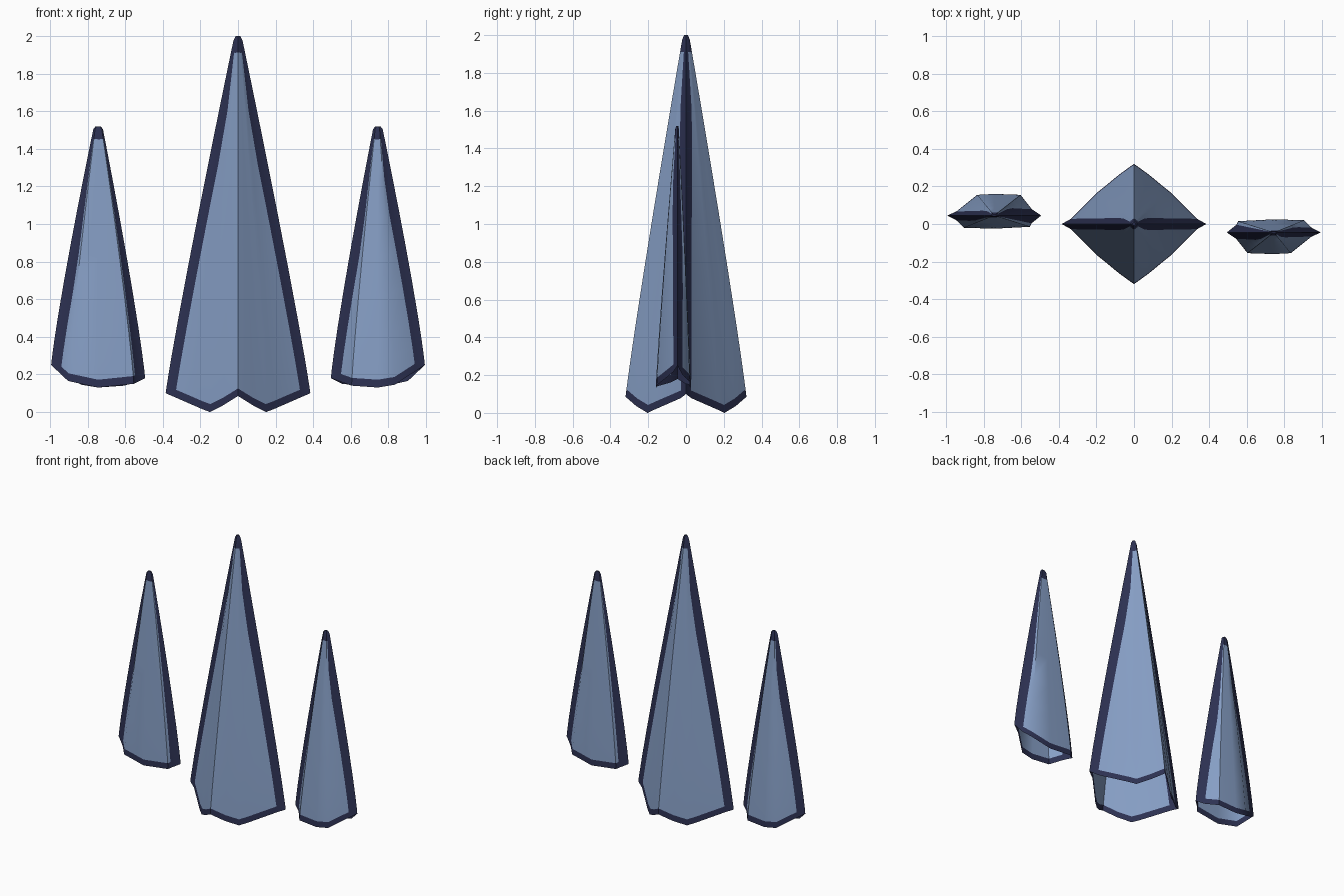
import bpy, bmesh, math
from mathutils import Vector

if "Cube" in bpy.data.objects:
    bpy.data.objects.remove(bpy.data.objects["Cube"])

BAND = 0.05    # width of the dark strips on the side ridges


def material(name, rgb):
    m = bpy.data.materials.new(name)
    m.diffuse_color = (*rgb, 1)
    m.use_nodes = True
    m.node_tree.nodes["Principled BSDF"].inputs["Base Color"].default_value = m.diffuse_color
    return m


STEEL = material("pale steel blue", (0.24, 0.345, 0.56))
NAVY = material("dark navy edge", (0.026, 0.031, 0.085))


def spike(name, section, centre, tip, top, power, rim, dark_top):
    """Hollow tapering spike. section: (x, y, base z, is dark ridge), counter-clockwise."""
    n = len(section)
    levels = [0, rim, 0.1, 0.2, 0.35, 0.5, 0.65, 0.8, 0.9, dark_top, 0.988, 1]
    bm = bmesh.new()
    rings, dark = [], []
    for t in levels:
        s = 1 - (1 - tip) * t ** power
        if t == 1:
            s *= 0.6
        ring, dark = [], []
        for i, (x, y, z, ridge) in enumerate(section):
            r = Vector((x, y, z))
            pts = [(r, ridge)]
            if ridge:
                # constant-width strip on both sides of the ridge
                for j, front in ((i - 1, True), ((i + 1) % n, False)):
                    q = Vector(section[j][:3])
                    f = min(0.85, BAND / (abs(q.x - r.x) * s))
                    p = r.lerp(q, f)
                    p.y *= 0.55 + 0.3 * f
                    if front:
                        pts.insert(0, (p, True))
                    else:
                        pts.append((p, False))
            for p, d in pts:
                ring.append(bm.verts.new((centre[0] + p.x * s, centre[1] + p.y * s,
                                          p.z + (top - p.z) * t)))
                dark.append(d)
        rings.append(ring)
    # walls: ridge strips, bottom rim and tip are dark
    m = len(dark)
    for k in range(len(levels) - 1):
        for i in range(m):
            j = (i + 1) % m
            f = bm.faces.new((rings[k][i], rings[k][j], rings[k + 1][j], rings[k + 1][i]))
            f.material_index = int(dark[i] or k == 0 or levels[k] >= dark_top)
            f.smooth = True
    bm.faces.new(rings[-1]).material_index = 1
    # keep creases crisp
    bm.normal_update()
    for e in bm.edges:
        if len(e.link_faces) == 2 and e.calc_face_angle(0) > math.radians(45):
            e.smooth = False
    me = bpy.data.meshes.new(name)
    bm.to_mesh(me)
    bm.free()
    me.materials.append(STEEL)
    me.materials.append(NAVY)
    ob = bpy.data.objects.new(name, me)
    bpy.context.collection.objects.link(ob)
    return ob


# tall central spike with a diamond section and scalloped base
half = [(0.385, 0, 0.10, True), (0.19, 0.172, 0.015, False), (0.15, 0.204, 0.0, False),
        (0.08, 0.262, 0.035, False), (0, 0.32, 0.085, False),
        (-0.08, 0.262, 0.035, False), (-0.15, 0.204, 0.0, False), (-0.19, 0.172, 0.015, False)]
spike("central_spike", half + [(-x, -y, z, w) for x, y, z, w in half],
      (0, 0), 0.05, 2.0, 1.08, 0.021, 0.955)

# flatter side blade, bulging forward
right = spike("right_blade",
              [(0.25, 0, 0.25, True), (0.16, 0.065, 0.165, False), (0.0, 0.07, 0.13, False),
               (-0.19, 0.06, 0.15, False), (-0.25, 0, 0.18, True),
               (-0.14, -0.11, 0.14, False), (0.0, -0.115, 0.13, False),
               (0.09, -0.11, 0.145, False)],
              (0.744, -0.045), 0.09, 1.52, 1.15, 0.03, 0.95)

# matching left blade, turned half way round the centre
left = right.copy()
left.data = right.data.copy()
left.name = "left_blade"
left.rotation_euler.z = math.pi
bpy.context.collection.objects.link(left)
